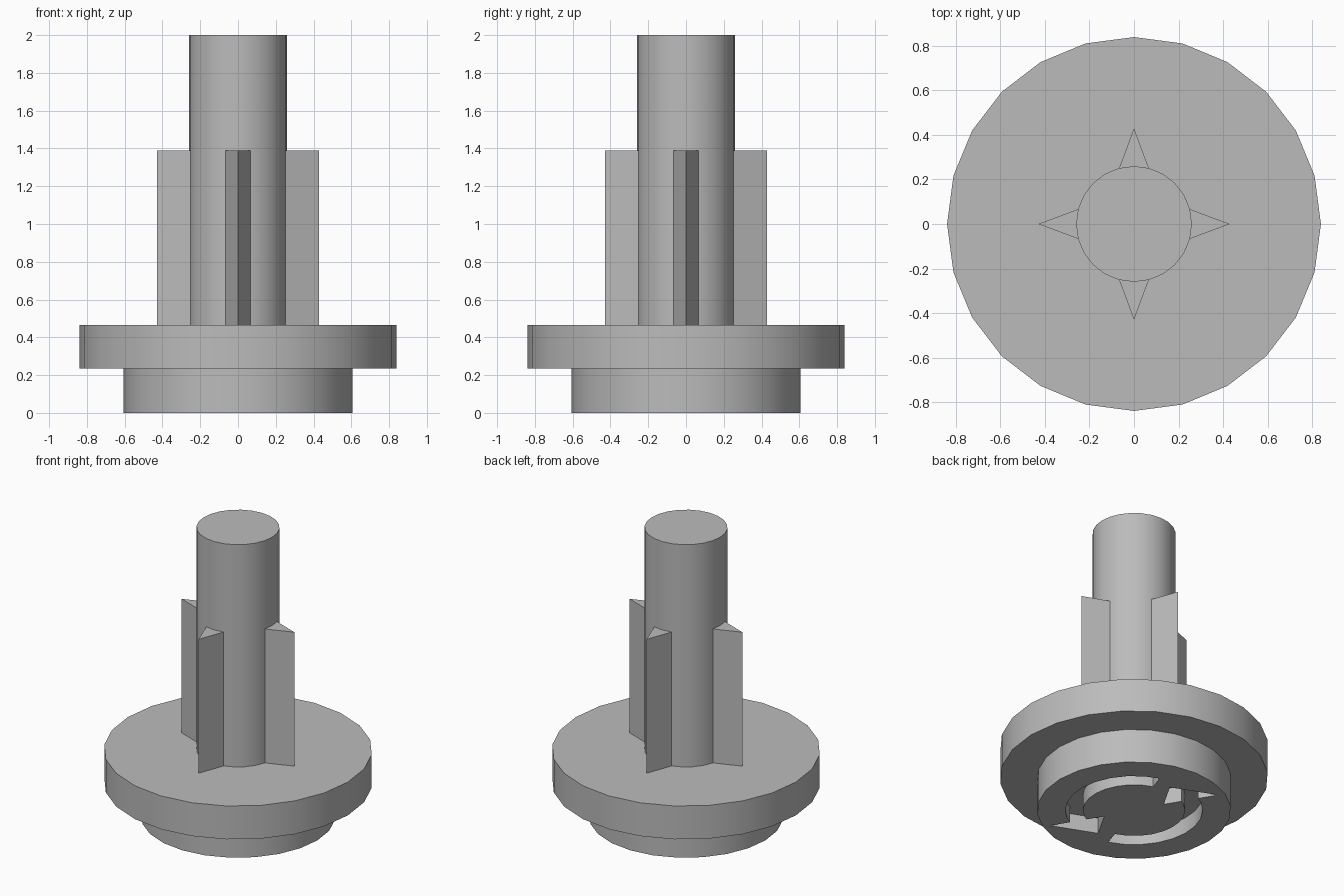
import bpy, bmesh, math
from mathutils import Matrix

if "Cube" in bpy.data.objects:
    bpy.data.objects.remove(bpy.data.objects["Cube"], do_unlink=True)

grey = bpy.data.materials.new("plain grey")
grey.use_nodes = True
colour = (0.5, 0.5, 0.5, 1)
grey.diffuse_color = colour
grey.node_tree.nodes["Principled BSDF"].inputs["Base Color"].default_value = colour


def polar(r, degrees):
    a = math.radians(degrees)
    return r * math.cos(a), r * math.sin(a)


def finish(name, bm):
    bmesh.ops.recalc_face_normals(bm, faces=bm.faces[:])
    mesh = bpy.data.meshes.new(name)
    bm.to_mesh(mesh)
    bm.free()
    mesh.materials.append(grey)
    obj = bpy.data.objects.new(name, mesh)
    bpy.context.collection.objects.link(obj)
    return obj


def select(obj):
    bpy.ops.object.select_all(action="DESELECT")
    obj.select_set(True)
    bpy.context.view_layer.objects.active = obj


def prism(name, outline, bottom, top):
    bm = bmesh.new()
    face = bm.faces.new([bm.verts.new((x, y, bottom)) for x, y in outline])
    moved = bmesh.ops.extrude_face_region(bm, geom=[face])["geom"]
    verts = [v for v in moved if isinstance(v, bmesh.types.BMVert)]
    bmesh.ops.translate(bm, verts=verts, vec=(0, 0, top - bottom))
    return finish(name, bm)


# Turned body: foot, flange and shaft in one profile
profile = [(0, 0), (0.607, 0), (0.607, 0.235), (0.84, 0.235),
           (0.84, 0.465), (0.26, 0.465), (0.26, 2), (0, 2)]
bm = bmesh.new()
points = [bm.verts.new((r, 0, z)) for r, z in profile]
edges = [bm.edges.new(pair) for pair in zip(points, points[1:])]
bmesh.ops.spin(bm, geom=points + edges, cent=(0, 0, 0), axis=(0, 0, 1),
               angle=math.tau, steps=24, use_duplicate=False)
bmesh.ops.remove_doubles(bm, verts=bm.verts[:], dist=0.0005)
bmesh.ops.dissolve_limit(bm, angle_limit=0.01, verts=bm.verts[:], edges=bm.edges[:])
body = finish("body", bm)

# Twist-lock slots under the foot: two curved tracks, each with an entry notch
sweep = [112 + 14 * i for i in range(11)]
track = [polar(0.43, a) for a in sweep] + [polar(0.32, a) for a in reversed(sweep)]
notch = [(-0.28, 0.485), (-0.094, 0.177), (0.013, 0.365)]
for turn in (0, math.pi):
    for name, outline in (("track_cutter", track), ("notch_cutter", notch)):
        cutter = prism(name, outline, -0.1, 0.11)
        cutter.data.transform(Matrix.Rotation(turn, 4, "Z"))
        cutter.hide_render = True
        cut = body.modifiers.new(name, "BOOLEAN")
        cut.operation = "DIFFERENCE"
        cut.solver = "EXACT"
        cut.object = cutter
        select(body)
        bpy.ops.object.modifier_apply(modifier=cut.name)
        bpy.data.objects.remove(cutter, do_unlink=True)

select(body)
bpy.ops.object.shade_smooth_by_angle(angle=math.radians(30))

# Four wedge fins around the shaft
for i, side in enumerate(("left", "back", "right", "front")):
    fin = prism(side + "_fin", [(0.43, 0), (0.245, 0.069), (0.245, -0.069)], 0.465, 1.39)
    fin.data.transform(Matrix.Rotation(i * math.pi / 2, 4, "Z"))
